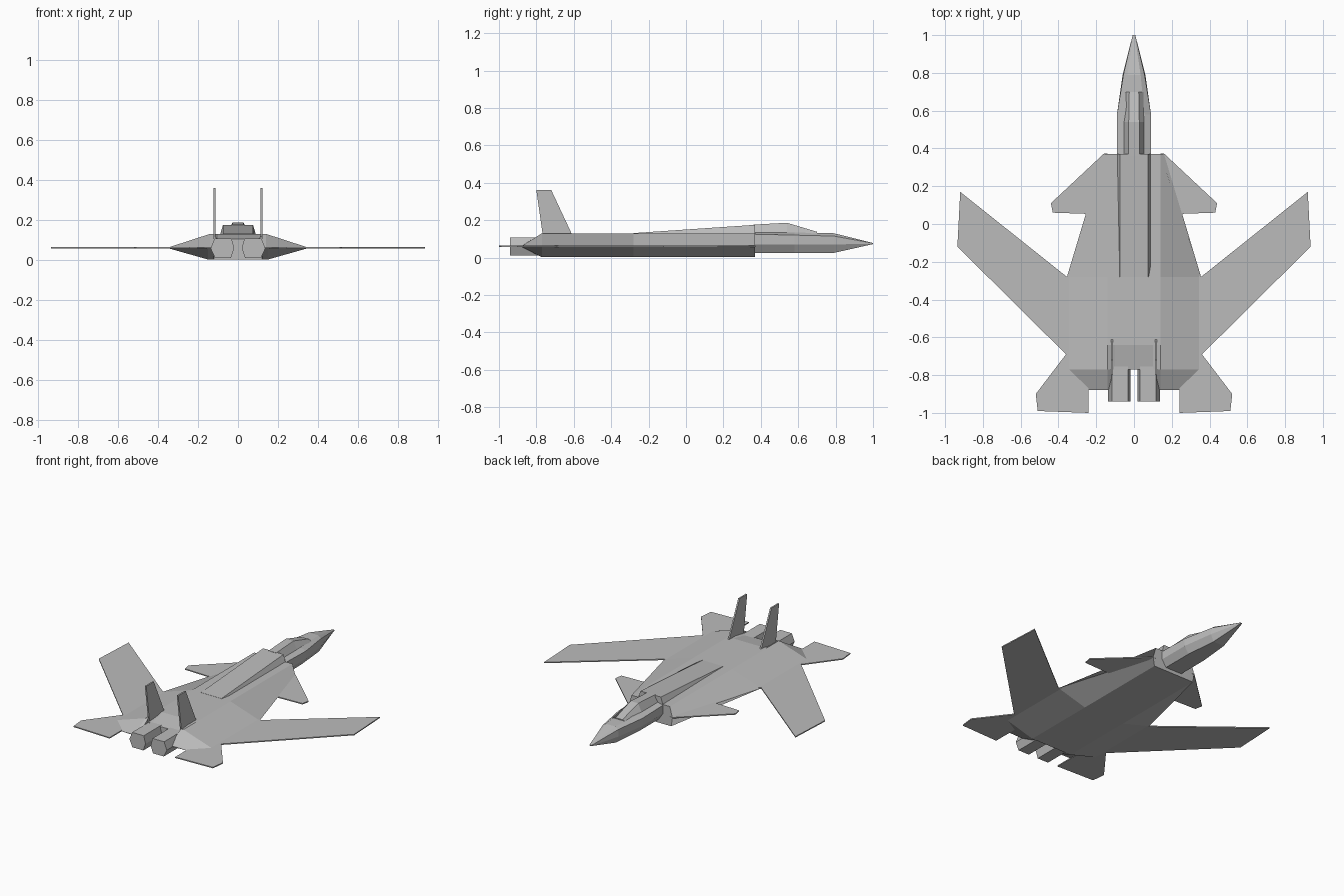
import bpy
import bmesh

cube = bpy.data.objects.get("Cube")
if cube:
    bpy.data.objects.remove(cube, do_unlink=True)

grey = bpy.data.materials.new("airframe grey")
grey.use_nodes = True
colour = (0.5, 0.5, 0.5, 1)
grey.diffuse_color = colour
grey.node_tree.nodes["Principled BSDF"].inputs["Base Color"].default_value = colour


def finish(name, bm):
    bmesh.ops.remove_doubles(bm, verts=bm.verts, dist=0.0005)
    bmesh.ops.recalc_face_normals(bm, faces=bm.faces)
    mesh = bpy.data.meshes.new(name)
    bm.to_mesh(mesh)
    bm.free()
    mesh.materials.append(grey)
    obj = bpy.data.objects.new(name, mesh)
    bpy.context.collection.objects.link(obj)
    return obj


def mirrored(half):
    """Close a half outline (x, z) across the centre line."""
    return half + [(-x, z) for x, z in reversed(half)]


def loft(name, sections):
    """Skin a list of (y, outline) cross-sections and cap both ends."""
    bm = bmesh.new()
    rings = [[bm.verts.new((x, y, z)) for x, z in pts] for y, pts in sections]
    n = len(rings[0])
    for a, b in zip(rings, rings[1:]):
        for i in range(n):
            j = (i + 1) % n
            bm.faces.new((a[i], a[j], b[j], b[i]))
    bm.faces.new(rings[0])
    bm.faces.new(rings[-1])
    return finish(name, bm)


def slab(name, outline, place, thick):
    """Extrude a flat outline; place maps (u, v, offset) to a 3D point."""
    bm = bmesh.new()
    low, high = ([bm.verts.new(place(u, v, s * thick / 2)) for u, v in outline] for s in (-1, 1))
    bm.faces.new(low)
    bm.faces.new(high)
    for i in range(len(low)):
        j = (i + 1) % len(low)
        bm.faces.new((low[i], low[j], high[j], high[i]))
    return finish(name, bm)


# Wide blended body with a deck that dips between the engines
def body_section(edge, deck):
    return mirrored([(0.1, deck), (0.14, 0.13), (edge, 0.06), (0.15, 0.002)])


loft("main_body", [(y, body_section(edge, deck)) for y, edge, deck in (
    (0.37, 0.16, 0.13), (-0.28, 0.355, 0.13), (-0.64, 0.355, 0.13), (-0.77, 0.355, 0.105))])

# Nose and forward fuselage
loft("forward_fuselage", [
    (0.36, mirrored([(0.055, 0.135), (0.09, 0.125), (0.09, 0.07), (0.06, 0.025)])),
    (0.58, mirrored([(0.055, 0.135), (0.09, 0.12), (0.09, 0.07), (0.06, 0.025)])),
    (0.79, mirrored([(0.035, 0.13), (0.056, 0.115), (0.06, 0.07), (0.04, 0.025)])),
    (1.0, mirrored([(0.004, 0.078), (0.007, 0.077), (0.007, 0.074), (0.004, 0.072)])),
])

# Raised spine fading into the deck, with the canopy ahead of it
loft("spine", [
    (0.37, mirrored([(0.075, 0.175), (0.09, 0.125)])),
    (-0.28, mirrored([(0.075, 0.131), (0.09, 0.125)])),
])
loft("canopy", [
    (0.36, mirrored([(0.028, 0.176), (0.055, 0.13)])),
    (0.54, mirrored([(0.028, 0.186), (0.055, 0.13)])),
    (0.7, mirrored([(0.025, 0.138), (0.05, 0.13)])),
])

# Paired surfaces, engines and tail fairings
wing = [(0.3, -0.24), (0.355, -0.28), (0.92, 0.17), (0.935, -0.12), (0.36, -0.69), (0.3, -0.69)]
canard = [(0.14, 0.372), (0.16, 0.372), (0.44, 0.11), (0.43, 0.06), (0.14, 0.05)]
tailplane = [(0.24, -0.8), (0.34, -0.69), (0.36, -0.69), (0.52, -0.9), (0.51, -0.99), (0.24, -1.0)]
fin = [(-0.61, 0.125), (-0.72, 0.36), (-0.8, 0.36), (-0.765, 0.115)]
nozzle = [(0.035, 0.01), (0.115, 0.01), (0.137, 0.058), (0.117, 0.108), (0.032, 0.108), (0.019, 0.058)]

for side, s in (("left", 1), ("right", -1)):
    for name, outline in (("wing", wing), ("canard", canard), ("tailplane", tailplane)):
        slab(f"{side}_{name}", outline, lambda x, y, d: (s * x, y, 0.06 + d), 0.007)
    slab(f"{side}_fin", fin, lambda y, z, d: (s * 0.117 + d, y, z), 0.01)
    loft(f"{side}_engine", [(y, [(s * x, z) for x, z in nozzle]) for y in (-0.68, -0.94)])
    loft(f"{side}_tail_fairing", [
        (-0.77, [(s * x, z) for x, z in ((0.12, 0.13), (0.14, 0.13), (0.355, 0.06), (0.15, 0.002), (0.12, 0.002))]),
        (-0.88, [(s * x, z) for x, z in ((0.12, 0.062), (0.14, 0.062), (0.24, 0.06), (0.15, 0.058), (0.12, 0.058))]),
    ])
